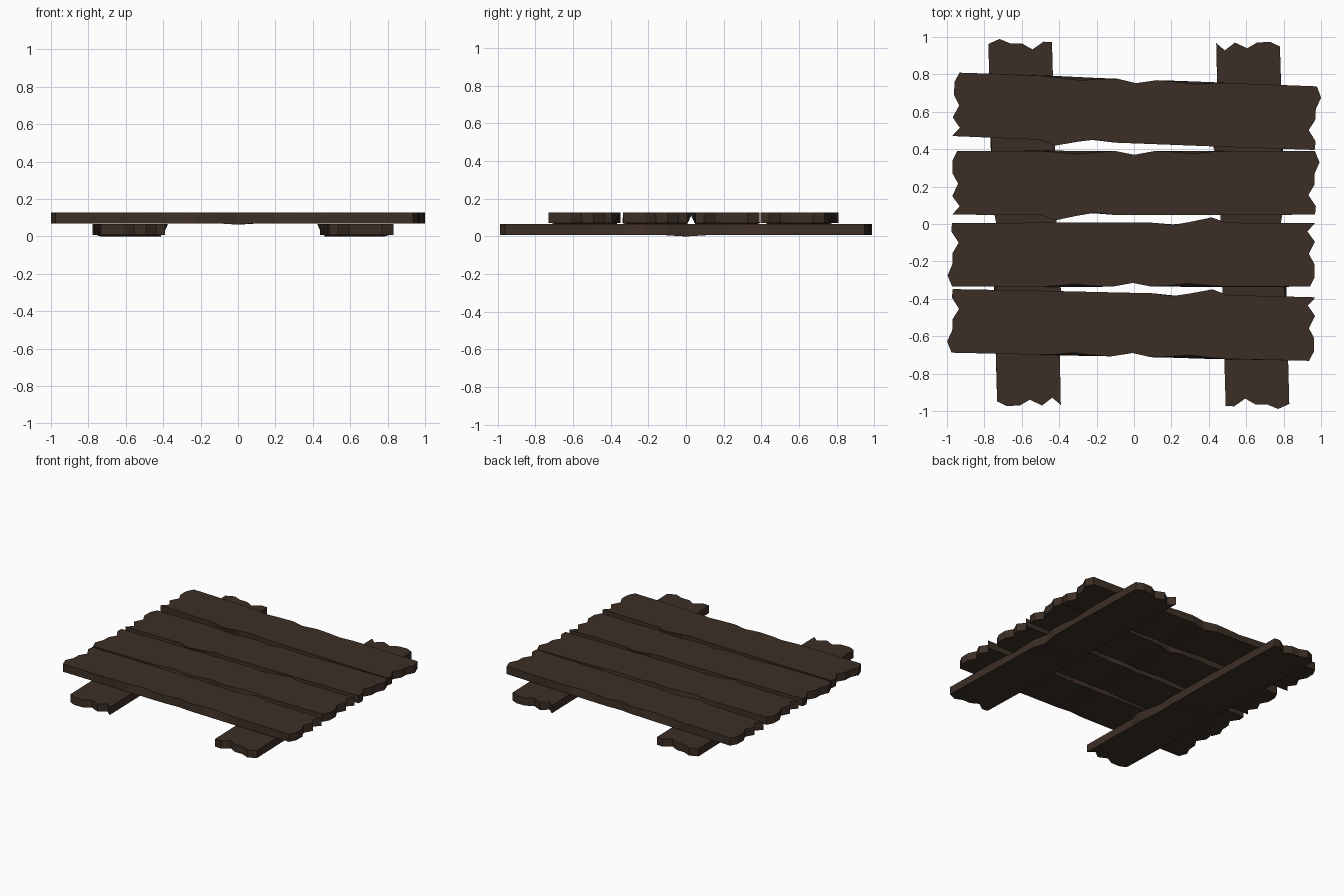
import bpy, bmesh
from math import radians

if "Cube" in bpy.data.objects:
    bpy.data.objects.remove(bpy.data.objects["Cube"])

wood = bpy.data.materials.new("dark_wood")
wood.diffuse_color = (0.045, 0.028, 0.019, 1)
wood.use_nodes = True
wood.node_tree.nodes["Principled BSDF"].inputs["Base Color"].default_value = wood.diffuse_color

# Plank long edges at stations along its length:
# x, back edge (upper rim, lower rim), front edge (upper rim, lower rim)
STATIONS = [
    (-.50, .170, .172, -.172, -.172), (-.42, .164, .172, -.200, -.174),
    (-.30, .153, .171, -.175, -.168), (-.21, .163, .170, -.160, -.163),
    (-.10, .170, .170, -.172, -.172), (.00, .150, .150, -.172, -.172),
    (.11, .170, .170, -.172, -.172), (.22, .165, .171, -.172, -.172),
    (.31, .155, .171, -.172, -.172), (.42, .167, .171, -.172, -.172),
    (.52, .170, .170, -.172, -.172)]
# Splintered ends, each running front to back
RIGHT = [(.968, -.17), (.972, -.125), (.932, -.065), (.965, -.01),
         (.966, .05), (.992, .11), (.967, .17)]
LEFT = [(-.972, -.17), (-.932, -.125), (-.972, -.07), (-.94, -.005),
        (-.97, .05), (-.97, .12), (-.945, .17)]
THICK = .058
SAG = .007


def plank_mesh():
    bm = bmesh.new()
    rims = []
    for upper in (True, False):
        z = THICK if upper else 0
        k = 0 if upper else 1
        back, front = [], []
        for s in STATIONS:
            zs = z - (SAG if not upper and s[0] == 0 else 0)
            back.append(bm.verts.new((s[0], s[1 + k], zs)))
            front.append(bm.verts.new((s[0], s[3 + k], zs)))
        right = [bm.verts.new((x, y, z)) for x, y in RIGHT]
        left = [bm.verts.new((x, y, z)) for x, y in LEFT]
        # broad face: quads between stations, one polygon at each end
        for i in range(len(STATIONS) - 1):
            bm.faces.new((front[i], front[i + 1], back[i + 1], back[i]))
        bm.faces.new([front[-1]] + right + [back[-1]])
        bm.faces.new([back[0]] + left[::-1] + [front[0]])
        rims.append(front + right + back[::-1] + left[::-1])
    # side walls
    top, low = rims
    n = len(top)
    for i in range(n):
        j = (i + 1) % n
        bm.faces.new((low[i], low[j], top[j], top[i]))
    bmesh.ops.recalc_face_normals(bm, faces=bm.faces[:])
    me = bpy.data.meshes.new("plank")
    bm.to_mesh(me)
    bm.free()
    me.materials.append(wood)
    return me


mesh = plank_mesh()
# Deck planks and the two runners below: name, x, y, z, turn in degrees
PARTS = [
    ("deck_plank_1", .005, .603, .07, -2.2),
    ("deck_plank_2", 0, .22, .07, 0),
    ("deck_plank_3", -.005, -.165, .07, 180),
    ("deck_plank_4", -.005, -.54, .07, 178.7),
    ("left_runner", -.585, 0, SAG, 91.4),
    ("right_runner", .635, 0, SAG, -88.5)]
for name, x, y, z, turn in PARTS:
    ob = bpy.data.objects.new(name, mesh)
    ob.location = (x, y, z)
    ob.rotation_euler.z = radians(turn)
    bpy.context.collection.objects.link(ob)
